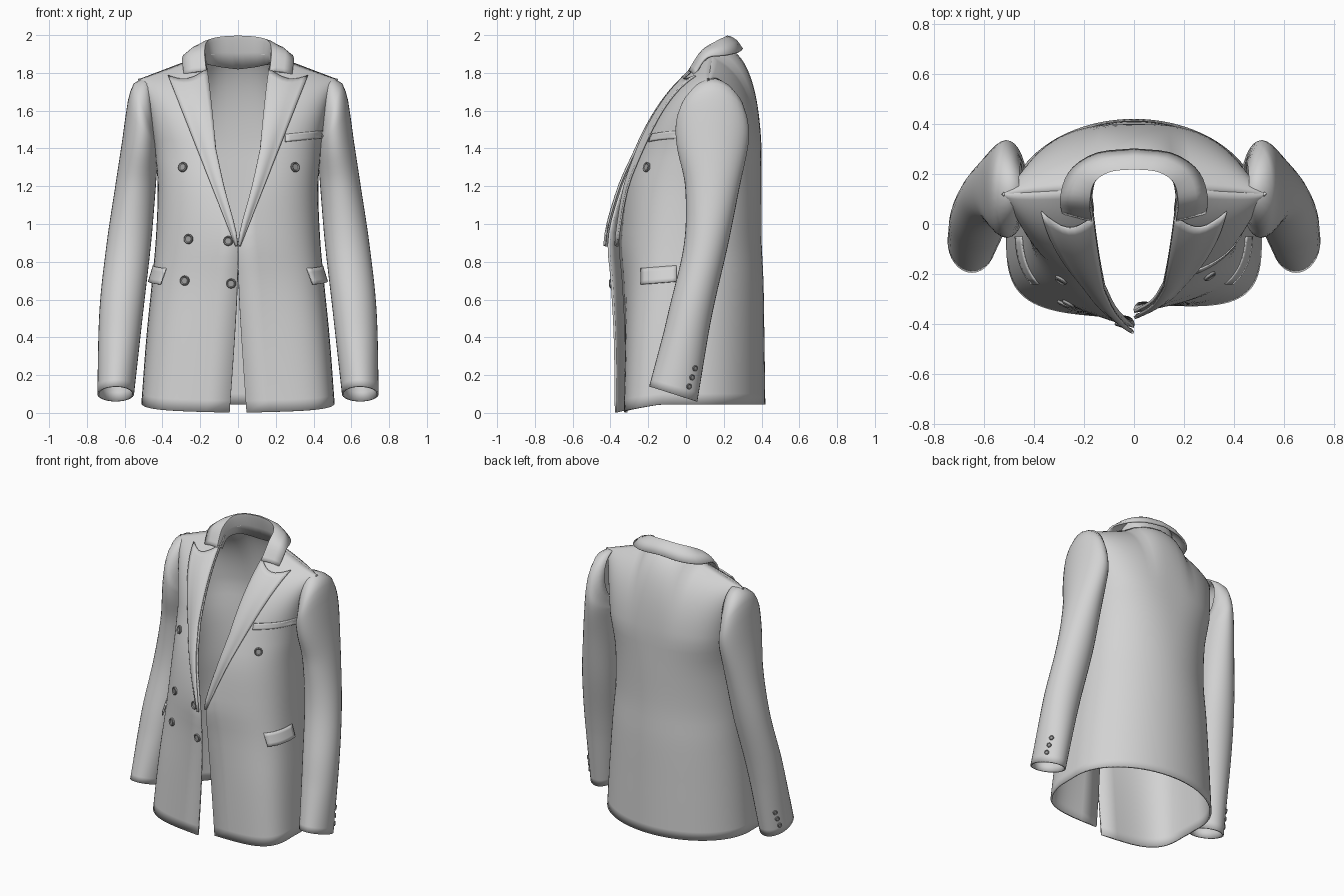
import bpy, bmesh
from math import sin, cos, acos, pi, sqrt
from mathutils import Vector
from mathutils.bvhtree import BVHTree

if "Cube" in bpy.data.objects:
    bpy.data.objects.remove(bpy.data.objects["Cube"], do_unlink=True)


def material(name, value):
    m = bpy.data.materials.new(name)
    m.use_nodes = True
    m.diffuse_color = (value, value, value, 1)
    bsdf = m.node_tree.nodes["Principled BSDF"]
    bsdf.inputs["Base Color"].default_value = (value, value, value, 1)
    bsdf.inputs["Roughness"].default_value = 0.8
    return m


CLOTH = material("light grey cloth", 0.65)
BUTTON = material("grey button", 0.35)


def lerp(a, b, t):
    return a + (b - a) * t


def spline(table, t):
    """Smooth interpolation of table rows, keyed by their first value."""
    i = max(k for k in range(len(table) - 1) if k == 0 or table[k][0] <= t)
    a, b, c, d = [table[max(0, min(len(table) - 1, k))] for k in range(i - 1, i + 3)]
    h = c[0] - b[0]
    u = (t - b[0]) / h
    out = []
    for k in range(1, len(b)):
        m0 = (c[k] - a[k]) / (c[0] - a[0]) * h
        m1 = (d[k] - b[k]) / (d[0] - b[0]) * h
        out.append((2*u**3 - 3*u**2 + 1) * b[k] + (u**3 - 2*u**2 + u) * m0
                   + (3*u**2 - 2*u**3) * c[k] + (u**3 - u**2) * m1)
    return out


def finish(ob, angle=50):
    bpy.ops.object.select_all(action="DESELECT")
    ob.select_set(True)
    bpy.context.view_layer.objects.active = ob
    bpy.ops.object.shade_smooth_by_angle(angle=angle * pi / 180)


def grid(name, rows, thick, closed=False, offset=-1):
    """Cloth sheet through rows of points."""
    n = len(rows[0])
    verts = [p for r in rows for p in r]
    faces = [(i*n + j, i*n + (j+1) % n, (i+1)*n + (j+1) % n, (i+1)*n + j)
             for i in range(len(rows) - 1) for j in range(n if closed else n - 1)]
    me = bpy.data.meshes.new(name)
    me.from_pydata(verts, [], faces)
    ob = bpy.data.objects.new(name, me)
    bpy.context.collection.objects.link(ob)
    me.materials.append(CLOTH)
    finish(ob)
    s = ob.modifiers.new("thickness", "SOLIDIFY")
    s.thickness, s.offset = thick, offset
    return BVHTree.FromPolygons([Vector(v) for v in verts], faces)


# Body: height, half width, front y, back y, half gap, front and back squareness,
# and how far the middle of the front comes forward
BODY = [(0, .512, -.345, .42, .045, 4.4, 2, .005), (.4, .485, -.32, .415, .018, 4, 2, .035),
        (.7, .455, -.285, .41, .004, 3.8, 2, .085), (.92, .435, -.275, .40, .006, 3.4, 2, .11),
        (1.2, .425, -.265, .40, .075, 2.8, 2.2, .075), (1.4, .44, -.215, .40, .118, 2.6, 2.5, .05)]
TOP, COLS, LOW, HIGH = 1.4, 40, 22, 14


def section(z, side):
    w, yf, yb, gap, pf, pb, prow = spline(BODY, z)
    yc, d = (yf + yb) / 2, (yb - yf) / 2
    start = -acos((gap / w) ** (pf / 2))
    pts = []
    for k in range(COLS + 1):
        a = lerp(start, pi / 2, k / COLS)
        power = pf if a < 0 else pb
        x = w * max(0, cos(a)) ** (2 / power)
        y = yc + d * abs(sin(a)) ** (2 / power) * (1 if a > 0 else -1)
        hem = max(0, 1 - z / .4) * .045 * min(1, max(0, y - yf) / .3 + x * .6)
        if a < 0:
            overlap = max(0, 1 - x / .5) * .03 * side * max(0, min(1, (1.5 - z) / .5))
            y += overlap - prow * (1 - x / w)
        pts.append((x, y, z + hem, a > 0))
    return pts


def shoulder(x, back, gap, w):
    """Where a column of the body ends on the neckline or shoulder seam."""
    f = x / w if back else (x - gap) / (w - gap)
    tx = .53 * f if back else lerp(.175, .53, f)
    r = max(0, (tx - .175) / .355)
    nape = sqrt(max(0, 1 - (tx / .175) ** 2))
    return tx, .14 - .02 * r + .12 * nape, 1.9 - .135 * r + .01 * nape, r


def half(row, side):
    if row <= LOW:
        pts = section(TOP * row / LOW, side)
    else:
        t, pts = (row - LOW) / HIGH, []
        w, _, _, gap, _, _, _ = spline(BODY, TOP)
        for x, y, z, back in section(TOP, side):
            tx, ty, tz, r = shoulder(x, back, gap, w)
            control = (lerp(x, tx, .5), lerp(y, ty, .12 if back else .38 - .2 * r),
                       lerp(z, tz, .8 + .1 * r if back else .67 + .2 * r))
            pts.append([(1-t)**2 * p + 2*t*(1-t) * c + t*t * q
                        for p, c, q in zip((x, y, z), control, (tx, ty, tz))])
    return [(side * p[0], p[1], p[2]) for p in pts]


rows = [half(i, 1) + half(i, -1)[-2::-1] for i in range(LOW + HIGH + 1)]
body_tree = grid("jacket_body", rows, .012)


def front(x, z):
    hit = body_tree.ray_cast(Vector((x, -2, z)), Vector((0, 1, 0)))
    return hit[0] if hit[0] and hit[0].y < .16 else None


# Sleeves: position, inner x and z, outer x and z, front y, back y.
# The rings turn from level at the arm to upright at the armhole.
SLEEVE = [(0, .55, .1, .745, .1, -.195, .06), (.27, .50, .55, .733, .55, -.09, .145),
          (.48, .46, .9, .695, .9, -.01, .225), (.66, .435, 1.2, .65, 1.2, -.005, .285),
          (.78, .425, 1.35, .615, 1.43, -.045, .325), (.86, .425, 1.39, .594, 1.58, -.055, .335),
          (.92, .425, 1.40, .574, 1.69, -.05, .325), (.96, .43, 1.42, .54, 1.757, -.025, .305),
          (1, .435, 1.46, .46, 1.775, .03, .25)]
sleeve_tree = {}
for side, label in ((1, "left"), (-1, "right")):
    rows = []
    for i in range(41):
        xi, zi, xo, zo, yf, yb = spline(SLEEVE, i / 40)
        ring = []
        for k in range(32):
            a = side * 2 * pi * k / 32
            s = (1 + cos(a)) / 2
            tilt = -.04 * sin(a) * max(0, 1 - i / 8)
            ring.append((side * lerp(xi, xo, s), lerp(yf, yb, (1 + sin(a)) / 2),
                         lerp(zi, zo, s) + tilt))
        rows.append(ring)
    sleeve_tree[side] = grid(label + "_sleeve", rows, .01, closed=True)

# Peaked lapels, folded back from the front edge of the body
for side, label in ((1, "left"), (-1, "right")):
    edge = [half(i, side)[0] for i in range(LOW + HIGH + 1)]
    edge = [p for p in edge if .87 < p[2] < 1.835]
    rows = []
    for roll in edge:
        k = (roll[2] - edge[0][2]) / (edge[-1][2] - edge[0][2])
        ox, oz = side * lerp(.012, .37, k), lerp(.88, 1.785, k)
        row = []
        for j in range(9):
            s = j / 8
            x, z = lerp(roll[0], ox, s), lerp(roll[2], oz, s)
            z -= .035 * sin(pi * s) * max(0, k - .8) / .2
            hit = front(x, z) if j else None
            base = hit.y if hit else roll[1]
            row.append((x, base - .01 - .01 * sin(pi * min(1, s * 1.2 + .05)), z))
        rows.append(row)
    grid(label + "_lapel", rows, .01, offset=0)

# Collar: position along it, then seam, fold and outer edge points
COLLAR = [(0, .165, .06, 1.79, .172, .015, 1.81, .285, .045, 1.79),
          (.3, .17, .13, 1.84, .18, .085, 1.915, .292, .11, 1.88),
          (.6, .14, .22, 1.84, .16, .17, 1.968, .25, .215, 1.895),
          (.8, .085, .25, 1.83, .095, .212, 1.987, .15, .28, 1.91),
          (1, 0, .265, 1.82, 0, .222, 1.993, 0, .297, 1.925)]
rows = []
for i in range(33):
    t = i / 16
    c = spline(COLLAR, t if t <= 1 else 2 - t)
    side = 1 if t <= 1 else -1
    seam, fold, outer = (Vector((side * c[k], c[k+1], c[k+2])) for k in (0, 3, 6))
    up = Vector((0, 0, .016 * min(1, .3 + abs(1 - abs(t - 1)) * 2)))
    rows.append([seam, seam.lerp(fold, .5), seam.lerp(fold, .9), fold,
                 fold.lerp(outer, .2) + up * .5, fold.lerp(outer, .6) + up, outer])
grid("collar", rows, .012, offset=0)


# Pocket flaps and the slanted breast welt
def patch(name, corner, along, up, direction, lift):
    rows = []
    for i in range(5):
        row = []
        for j in range(9):
            p = Vector(corner) + Vector(along) * (j / 8) + Vector(up) * (i / 4)
            d = Vector(direction)
            hit = body_tree.ray_cast(p - d * 2, d)[0]
            row.append((hit if hit else p) - d * lerp(lift, .003, i / 4))
        rows.append(row)
    grid(name, rows, .006, offset=0)


patch("breast_pocket", (.25, 0, 1.435), (.2, 0, .02), (0, 0, .04), (0, 1, 0), .004)
for side, label in ((1, "left"), (-1, "right")):
    patch(label + "_pocket_flap", (0, -.24, .68), (0, .19, .015), (0, 0, .085),
          (-side, 0, 0), .02)


# Buttons: a rimmed disc with a raised centre, set square to the cloth
def button(name, tree, origin, direction, radius):
    hit, normal, _, _ = tree.ray_cast(Vector(origin), Vector(direction))
    if normal.dot(Vector(direction)) > 0:
        normal = -normal
    bm = bmesh.new()
    turn = normal.to_track_quat("Z", "Y").to_matrix()
    profile = [(1, 0), (1, .35), (.85, .5), (.65, .3), (.4, .3)]
    rings = [[bm.verts.new(hit + turn @ Vector((cos(k*pi/8) * r, sin(k*pi/8) * r, h)) * radius)
              for k in range(16)] for r, h in profile]
    for a, b in zip(rings, rings[1:]):
        for k in range(16):
            bm.faces.new((a[k], a[(k+1) % 16], b[(k+1) % 16], b[k]))
    bm.faces.new(rings[-1])
    me = bpy.data.meshes.new(name)
    bm.to_mesh(me)
    bm.free()
    me.materials.append(BUTTON)
    ob = bpy.data.objects.new(name, me)
    bpy.context.collection.objects.link(ob)
    finish(ob, 35)


for i, (x, z) in enumerate([(-.29, 1.3), (.3, 1.3), (-.26, .92), (-.05, .91), (-.28, .7), (-.035, .685)]):
    button(f"front_button_{i + 1}", body_tree, (x, -2, z), (0, 1, 0), .026)
for side, label in ((1, "left"), (-1, "right")):
    for i in range(3):
        button(f"{label}_cuff_button_{i + 1}", sleeve_tree[side],
               (side * 2, .015 + .016 * i, .14 + .048 * i), (-side, 0, 0), .015)
